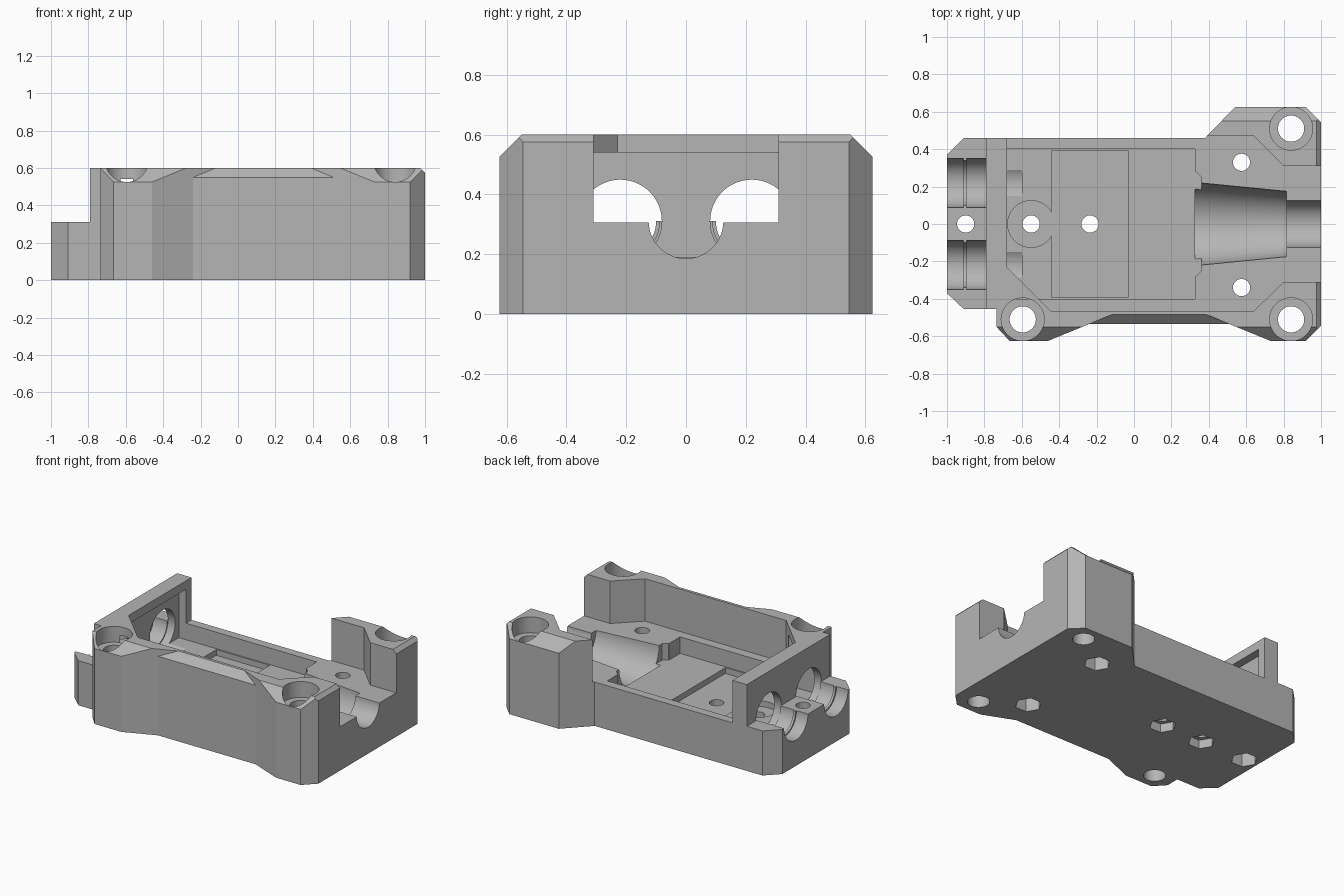
import bpy, bmesh, math
from mathutils import Vector

if "Cube" in bpy.data.objects:
    bpy.data.objects.remove(bpy.data.objects["Cube"])

grey = bpy.data.materials.new("plain grey")
grey.use_nodes = True
grey.diffuse_color = (0.46, 0.46, 0.46, 1)
grey.node_tree.nodes["Principled BSDF"].inputs["Base Color"].default_value = grey.diffuse_color


def finish(bm, name):
    bmesh.ops.recalc_face_normals(bm, faces=bm.faces)
    mesh = bpy.data.meshes.new(name)
    bm.to_mesh(mesh)
    bm.free()
    mesh.materials.append(grey)
    ob = bpy.data.objects.new(name, mesh)
    bpy.context.collection.objects.link(ob)
    return ob


def loft(name, start, end, t0, t1, axis="z"):
    """Solid between two matching outlines, along z or x."""
    place = (lambda p, t: (p[0], p[1], t)) if axis == "z" else (lambda p, t: (t, p[0], p[1]))
    bm = bmesh.new()
    a = [bm.verts.new(place(p, t0)) for p in start]
    b = [bm.verts.new(place(p, t1)) for p in end]
    bm.faces.new(a)
    bm.faces.new(b)
    for i in range(len(a)):
        j = (i + 1) % len(a)
        bm.faces.new((a[i], a[j], b[j], b[i]))
    return finish(bm, name)


def ring(u, v, r, n=64):
    return [(u + r * math.cos(math.tau * i / n), v + r * math.sin(math.tau * i / n)) for i in range(n)]


# Main block
outline = [(-1, -.37), (-.91, -.455), (-.735, -.455), (-.735, -.55), (-.665, -.625),
           (-.46, -.625), (-.24, -.535), (.51, -.535), (.73, -.625), (.92, -.625),
           (1, -.545), (1, .545), (.92, .625), (.54, .625), (.38, .46), (-.91, .46), (-1, .37)]
body = loft("housing_body", outline, outline, 0, .6)


def carve(cutter):
    cutter.hide_render = True
    mod = body.modifiers.new("cut", "BOOLEAN")
    mod.operation = "DIFFERENCE"
    mod.solver = "EXACT"
    mod.object = cutter
    bpy.context.view_layer.objects.active = body
    bpy.ops.object.modifier_apply(modifier=mod.name)
    bpy.data.objects.remove(cutter)


def cut_prism(pts, t0, t1, axis="z"):
    carve(loft("cutter", pts, pts, t0, t1, axis))


def cut_box(x0, x1, y0, y1, z0, z1):
    cut_prism([(x0, y0), (x1, y0), (x1, y1), (x0, y1)], z0, z1)


def cut_hull(points):
    bm = bmesh.new()
    for p in points:
        bm.verts.new(p)
    bmesh.ops.convex_hull(bm, input=bm.verts)
    carve(finish(bm, "cutter"))


# Chamfers along the long top edges
for s in (-1, 1):
    cut_prism([(s * .65, .5), (s * .45, .7), (s * .65, .7)], -1.2, 1.2, "x")
# Chamfer on the right end
cut_hull([(x, y, z) for y in (-.8, .8) for x, z in ((1.05, .525), (.875, .7), (1.05, .7))])
# Short chamfer in the middle of the front
cut_hull([(-.24, -.535, .55), (.51, -.535, .55), (-.12, -.485, .6), (.39, -.485, .6),
          (-.24, -.56, .55), (.51, -.56, .55), (-.12, -.485, .65), (.39, -.485, .65),
          (-.24, -.56, .65), (.51, -.56, .65), (-.24, -.535, .65), (.51, -.535, .65)])

# Lowered left end
cut_box(-1.1, -.79, -.7, .7, .31, .7)
# Wide upper opening, open at the back
cut_prism([(-.68, -.23), (-.445, -.465), (.64, -.465), (.8, -.31), (1.1, -.31), (1.1, .31),
           (.8, .31), (.64, .47), (-.68, .47)], .305, .7)
# Deep pocket, recess under the left wall and stepped floor
cut_box(-.68, .325, -.4, .4, .19, .45)
cut_box(-.735, -.45, -.4, .4, .19, .54)
cut_box(-.44, -.03, -.39, .39, .15, .25)
cut_prism(ring(-.55, 0, .125), .15, .25)
cut_prism([(.3, -.28), (.33, -.28), (.36, -.25), (.36, .25), (.33, .28), (.3, .28)], .19, .4)

# Tapered seat and round channel at the right end
carve(loft("cutter", ring(0, .31, .223), ring(0, .31, .175), .325, .815, "x"))
cut_prism(ring(0, .31, .125), .7, 1.1, "x")

# Twin channels at the left end, each with a thin rib
for y in (-.22, .22):
    cut_prism(ring(y, .31, .12), -1.1, -.6, "x")
    cut_prism(ring(y, .31, .131), -1.1, -.912, "x")
    cut_prism(ring(y, .31, .131), -.895, -.78, "x")
    cut_prism(ring(y, .31, .139), -.79, -.6, "x")

# Corner screw holes with counterbores
for x, y in ((-.595, -.51), (.84, -.51), (.84, .51)):
    cut_prism(ring(x, y, .07), -.1, .7)
    cut_prism(ring(x, y, .115), .49, .7)

# Small screw holes with nut traps underneath
for x, y, depth in ((-.9, 0, .1), (-.55, 0, .06), (-.235, 0, .06), (.575, .33, .1), (.575, -.34, .1)):
    cut_prism(ring(x, y, .046, 32), -.1, .5)
    cut_prism(ring(x, y, .085, 6), -.1, depth)

# Smooth bores, sharp edges
bpy.ops.object.select_all(action="DESELECT")
body.select_set(True)
bpy.context.view_layer.objects.active = body
bpy.ops.object.shade_smooth_by_angle(angle=math.radians(20))
